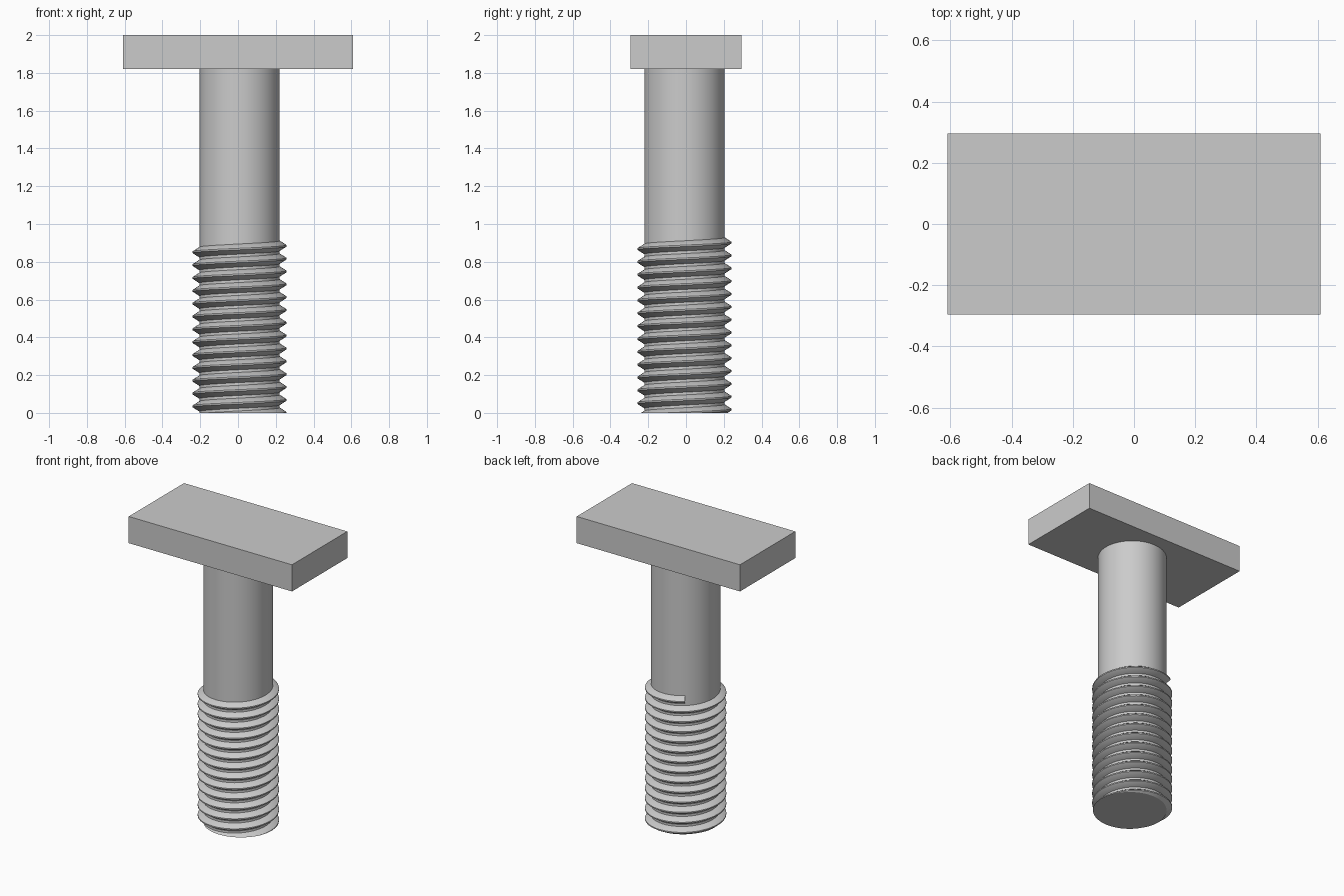
import bpy, bmesh, math
from mathutils import Vector

cube = bpy.data.objects.get("Cube")
if cube:
    bpy.data.objects.remove(cube, do_unlink=True)

steel = bpy.data.materials.new("steel grey")
steel.use_nodes = True
GREY = (0.6, 0.6, 0.6, 1)
steel.diffuse_color = GREY
steel.node_tree.nodes["Principled BSDF"].inputs["Base Color"].default_value = GREY

CENTRE = Vector((0.008, -0.008, 0))   # shaft axis sits slightly off the head centre
SHAFT_R, CREST_R = 0.213, 0.249
HEAD_BASE, TOP = 1.82, 2.0
PITCH, STEPS = 0.068, 48


def add_object(name, bm, location, smooth=False):
    bmesh.ops.recalc_face_normals(bm, faces=bm.faces)
    mesh = bpy.data.meshes.new(name)
    bm.to_mesh(mesh)
    bm.free()
    mesh.materials.append(steel)
    obj = bpy.data.objects.new(name, mesh)
    obj.location = location
    bpy.context.collection.objects.link(obj)
    if smooth:
        bpy.ops.object.select_all(action='DESELECT')
        obj.select_set(True)
        bpy.context.view_layer.objects.active = obj
        bpy.ops.object.shade_smooth_by_angle(angle=math.radians(30))
    return obj


# Rectangular head
bm = bmesh.new()
bmesh.ops.create_cube(bm, size=1)
bmesh.ops.scale(bm, vec=(1.22, 0.59, TOP - HEAD_BASE), verts=bm.verts)
add_object("head", bm, (0, 0, (HEAD_BASE + TOP) / 2))

# Round shaft, running just into the head
length = HEAD_BASE + 0.01
bm = bmesh.new()
bmesh.ops.create_cone(bm, cap_ends=True, segments=64, radius1=SHAFT_R,
                      radius2=SHAFT_R, depth=length)
add_object("shaft", bm, CENTRE + Vector((0, 0, length / 2)), smooth=True)

# Screw thread: a ridge profile swept along a helix, trimmed flat at the bottom
profile = [(SHAFT_R - 0.01, -0.028), (SHAFT_R, -0.027), (CREST_R, -0.004),
           (CREST_R, 0.004), (SHAFT_R, 0.027), (SHAFT_R - 0.01, 0.028)]
end_angle, end_z = math.radians(124), 0.908
count = int(STEPS * 13.9)
bm = bmesh.new()
previous = None
for i in range(count + 1):
    back = (count - i) / STEPS          # turns left before the upper end
    a = end_angle - back * math.tau
    z = end_z - back * PITCH
    ring = [bm.verts.new((r * math.cos(a), r * math.sin(a), z + h)) for r, h in profile]
    if previous:
        for j in range(len(ring)):
            k = (j + 1) % len(ring)
            bm.faces.new((previous[j], previous[k], ring[k], ring[j]))
    else:
        bm.faces.new(ring)
    previous = ring
bm.faces.new(previous)
cut = bmesh.ops.bisect_plane(bm, geom=bm.verts[:] + bm.edges[:] + bm.faces[:],
                             plane_co=(0, 0, 0), plane_no=(0, 0, 1), clear_inner=True)
rim = [e for e in cut["geom_cut"] if isinstance(e, bmesh.types.BMEdge)]
bmesh.ops.holes_fill(bm, edges=rim)
add_object("screw_thread", bm, CENTRE, smooth=True)
